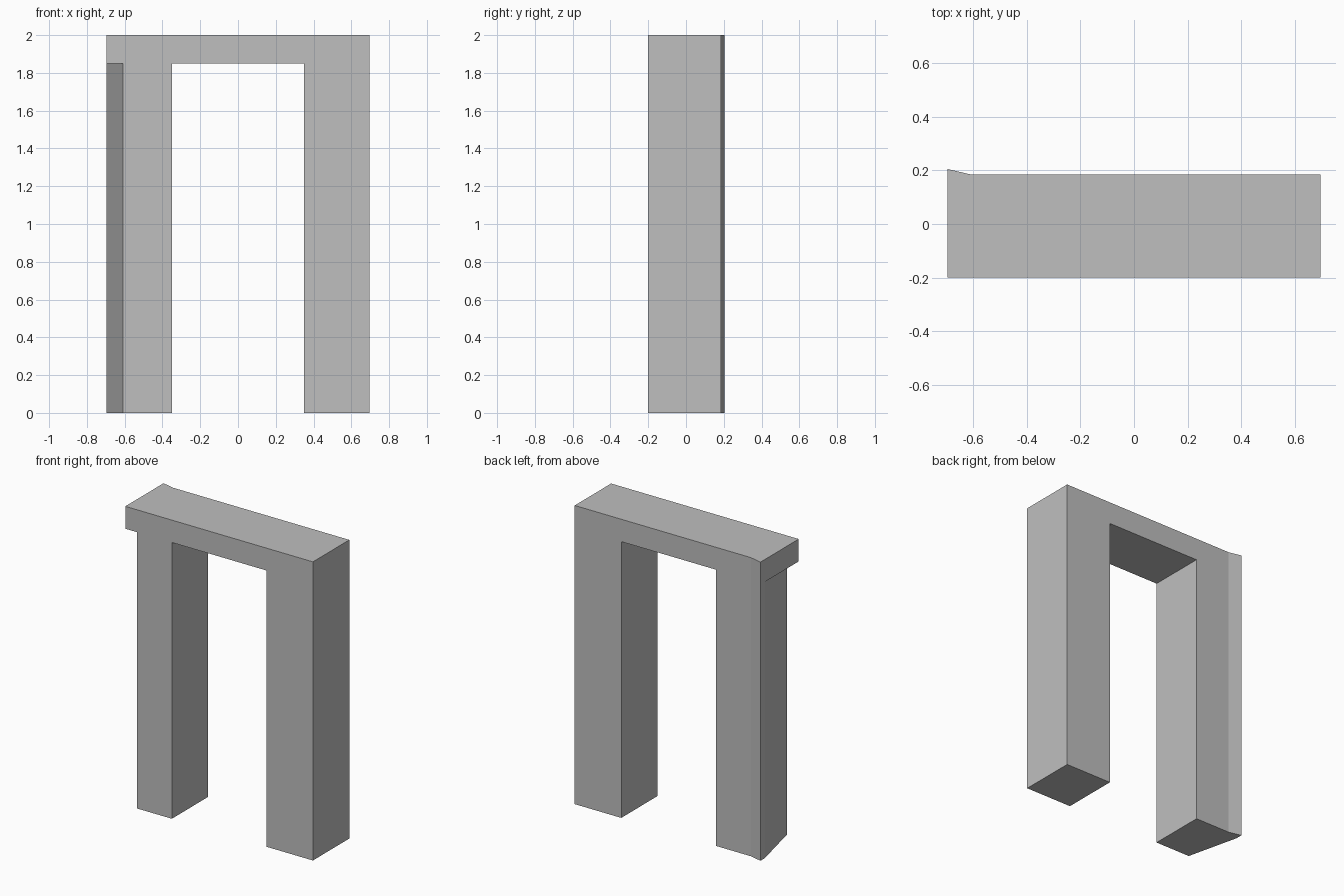
import bpy
import bmesh

if "Cube" in bpy.data.objects:
    bpy.data.objects.remove(bpy.data.objects["Cube"], do_unlink=True)

HEIGHT, SOFFIT = 2.0, 1.85
SIDE, FRONT, BACK = 0.695, -0.2, 0.185

stone = bpy.data.materials.new("plain grey")
stone.use_nodes = True
grey = (0.52, 0.52, 0.52, 1)
stone.diffuse_color = grey
stone.node_tree.nodes["Principled BSDF"].inputs["Base Color"].default_value = grey


def prism(name, outline, bottom, top):
    """Extrude a plan outline upwards between two heights."""
    bm = bmesh.new()
    base = bm.faces.new([bm.verts.new((x, y, bottom)) for x, y in outline])
    out = bmesh.ops.extrude_face_region(bm, geom=[base])
    verts = [v for v in out["geom"] if isinstance(v, bmesh.types.BMVert)]
    bmesh.ops.translate(bm, verts=verts, vec=(0, 0, top - bottom))
    bmesh.ops.recalc_face_normals(bm, faces=bm.faces)
    mesh = bpy.data.meshes.new(name)
    bm.to_mesh(mesh)
    bm.free()
    mesh.materials.append(stone)
    obj = bpy.data.objects.new(name, mesh)
    bpy.context.collection.objects.link(obj)
    return obj


# Solid block with the small flared corner at the back
frame = prism("door_frame", [(-SIDE, FRONT), (SIDE, FRONT), (SIDE, BACK),
                             (-0.61, BACK), (-SIDE, 0.205)], 0, HEIGHT)

# Doorway opening, and the slanted outer side of one post below the lintel
cutters = [
    prism("doorway_cutter", [(-0.35, -1), (0.35, -1), (0.35, 1), (-0.35, 1)],
          -0.5, SOFFIT),
    prism("slant_cutter", [(-0.586, -0.3), (-0.719, 0.26), (-0.9, 0.26), (-0.9, -0.3)],
          -0.5, SOFFIT),
]
for cutter in cutters:
    cutter.hide_render = True
    mod = frame.modifiers.new(cutter.name, "BOOLEAN")
    mod.operation = "DIFFERENCE"
    mod.solver = "EXACT"
    mod.object = cutter

# Bake the cuts and discard the cutters
bpy.context.view_layer.update()
graph = bpy.context.evaluated_depsgraph_get()
result = bpy.data.meshes.new_from_object(frame.evaluated_get(graph))
frame.modifiers.clear()
frame.data = result
for cutter in cutters:
    bpy.data.objects.remove(cutter, do_unlink=True)
